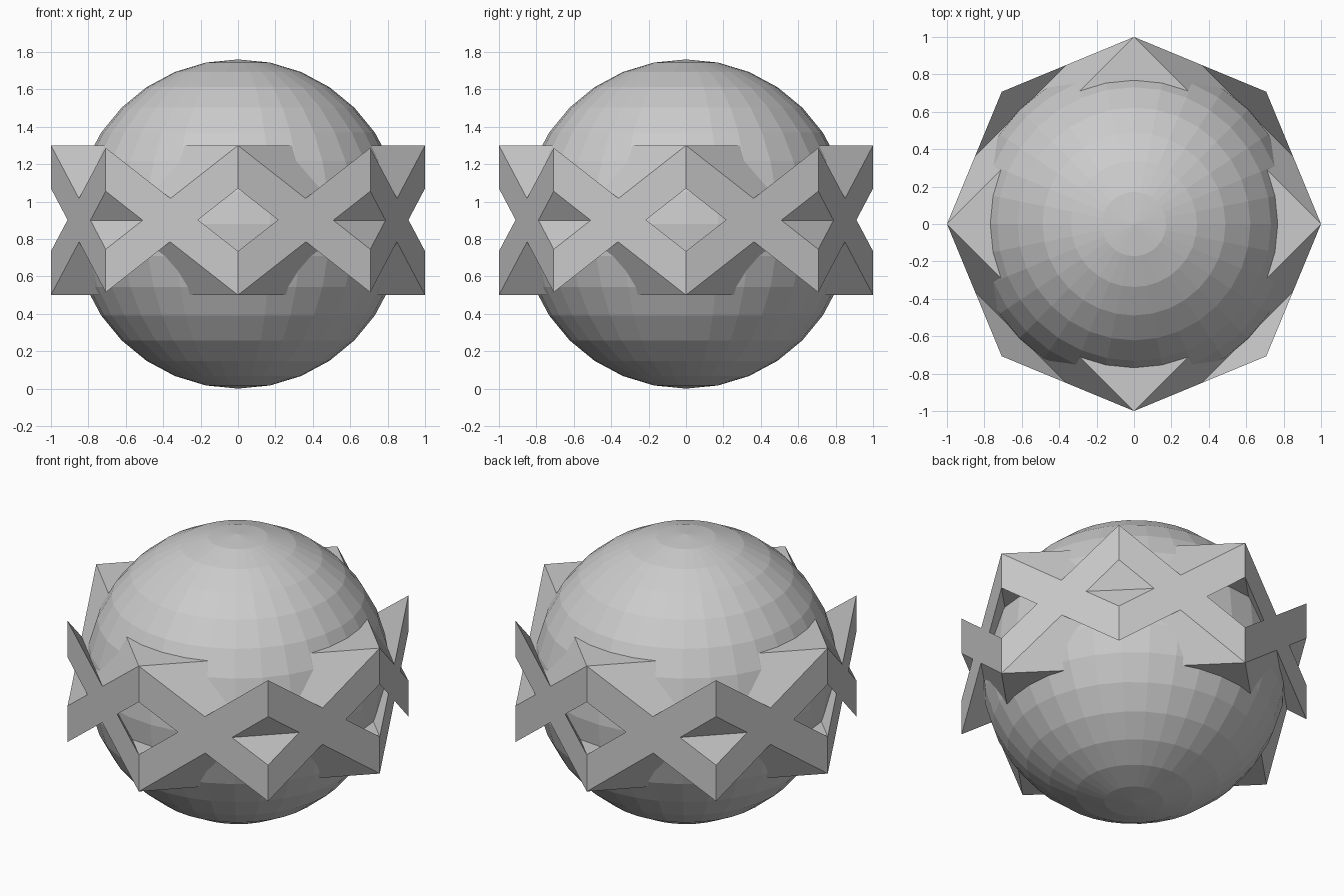
import bpy, bmesh
from math import sin, cos, pi

if "Cube" in bpy.data.objects:
    bpy.data.objects.remove(bpy.data.objects["Cube"])


# Faceted round body
bpy.ops.mesh.primitive_uv_sphere_add(segments=32, ring_count=16, radius=0.88,
                                     location=(0, 0, 0.88))
bpy.context.object.name = "round_body"


def zigzag_band(name, even_z, odd_z):
    """Closed eight-sided band; even corners sit on the axes, odd ones on the
    diagonals. Each z pair is (bottom, top) of the band at that corner."""
    bm = bmesh.new()
    rings = []
    for level in (0, 1):
        rings.append([bm.verts.new((cos(i * pi / 4), sin(i * pi / 4),
                                    (odd_z if i % 2 else even_z)[level]))
                      for i in range(8)])
    # outer strips
    for i in range(8):
        j = (i + 1) % 8
        bm.faces.new((rings[0][i], rings[0][j], rings[1][j], rings[1][i]))
    # caps: a flat central square with a sloping triangle on each diagonal
    for ring in rings:
        bm.faces.new(ring[::2])
        for i in range(0, 8, 2):
            bm.faces.new((ring[i], ring[i + 1], ring[(i + 2) % 8]))
    bmesh.ops.recalc_face_normals(bm, faces=bm.faces)
    mesh = bpy.data.meshes.new(name)
    bm.to_mesh(mesh)
    bm.free()
    obj = bpy.data.objects.new(name, mesh)
    bpy.context.collection.objects.link(obj)


# Two crossing zigzag bands around the middle
zigzag_band("zigzag_band_high_on_axes", (1.07, 1.30), (0.515, 0.745))
zigzag_band("zigzag_band_low_on_axes", (0.50, 0.735), (1.055, 1.287))
